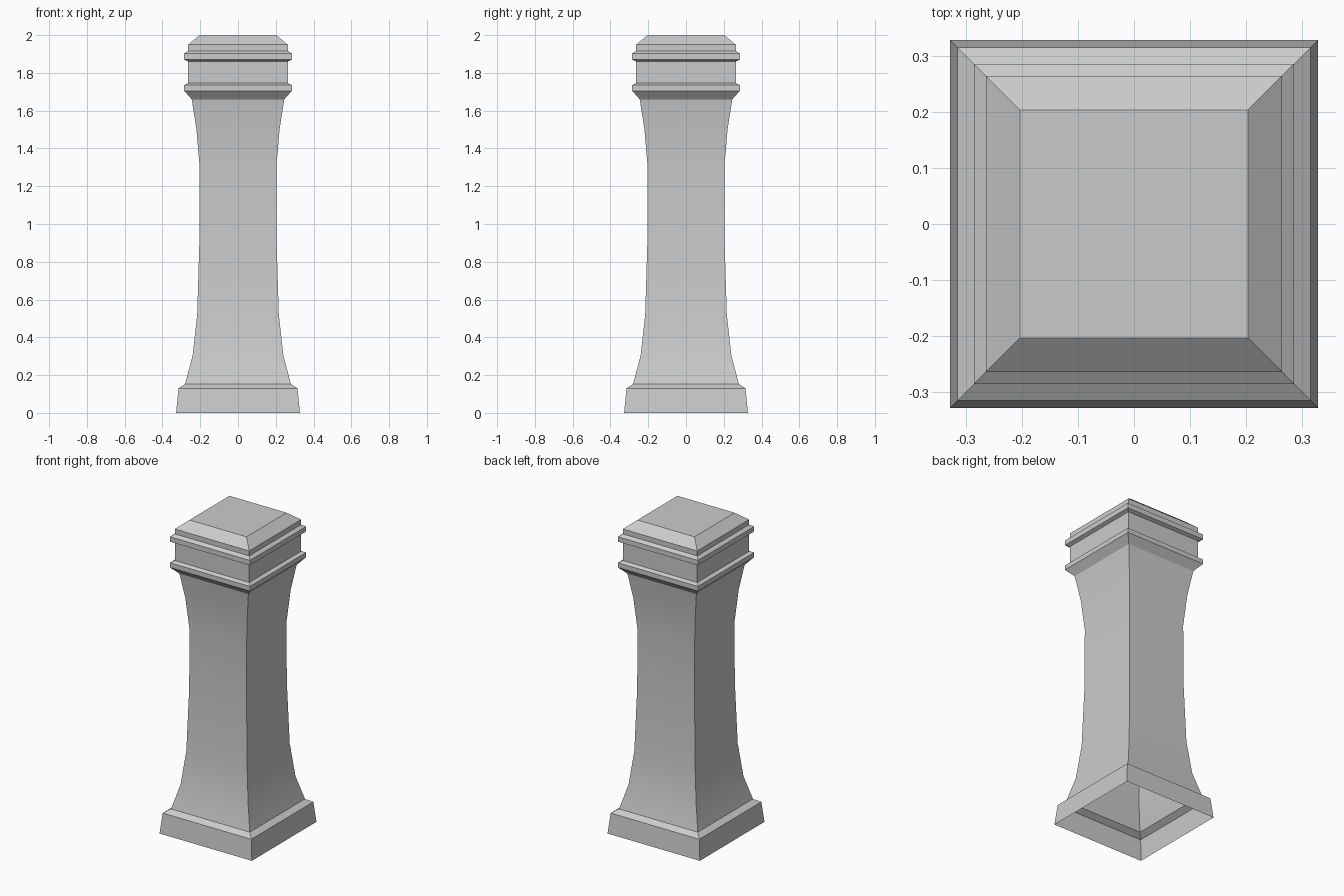
import bpy, bmesh

if "Cube" in bpy.data.objects:
    bpy.data.objects.remove(bpy.data.objects["Cube"])

# (half width, height) outlines; every part is a square lofted along its outline
PLINTH = [(0.328, 0.0), (0.315, 0.13), (0.28, 0.153)]
SHAFT = [(0.28, 0.153), (0.24, 0.305), (0.216, 0.52), (0.204, 0.92),
         (0.203, 1.3), (0.22, 1.5), (0.245, 1.66), (0.285, 1.705)]
NECK = [(0.285, 1.705), (0.285, 1.735), (0.264, 1.746), (0.264, 1.86)]
CAP = [(0.264, 1.86), (0.285, 1.87), (0.285, 1.902), (0.264, 1.917),
       (0.264, 1.949), (0.203, 2.0)]


def square_loft(name, outline, closed_top=False):
    bm = bmesh.new()
    rings = [[bm.verts.new((sx * r, sy * r, z))
              for sx, sy in ((-1, -1), (1, -1), (1, 1), (-1, 1))]
             for r, z in outline]
    for low, high in zip(rings, rings[1:]):
        for i in range(4):
            j = (i + 1) % 4
            bm.faces.new((low[i], low[j], high[j], high[i]))
    if closed_top:
        bm.faces.new(rings[-1])
    mesh = bpy.data.meshes.new(name)
    bm.to_mesh(mesh)
    bm.free()
    obj = bpy.data.objects.new(name, mesh)
    bpy.context.collection.objects.link(obj)
    return obj


# Flared foot, open underneath
square_loft("plinth", PLINTH)

# Waisted shaft, softly shaded along its curve
shaft = square_loft("shaft", SHAFT)
bpy.context.view_layer.objects.active = shaft
shaft.select_set(True)
bpy.ops.object.shade_smooth_by_angle(angle=0.5)

# Collar moulding and neck block
square_loft("neck", NECK)

# Cap moulding with bevelled flat top
square_loft("cap", CAP, closed_top=True)
